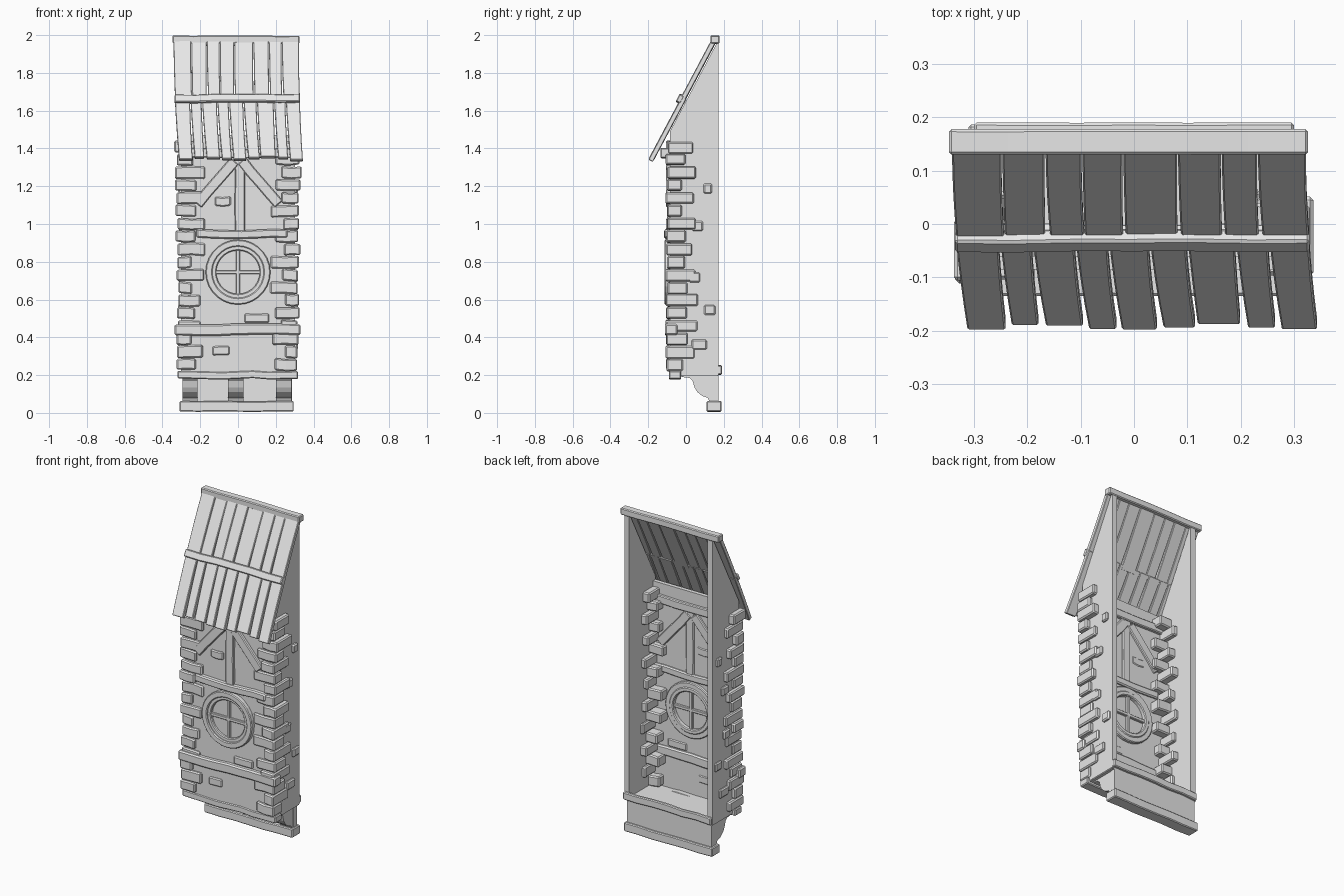
import bpy, bmesh, math, random
from mathutils import Vector as V

random.seed(4)
if "Cube" in bpy.data.objects:
    bpy.data.objects.remove(bpy.data.objects["Cube"])

grey = bpy.data.materials.new("plain grey")
grey.use_nodes = True
grey.diffuse_color = (0.8, 0.8, 0.8, 1)
grey.node_tree.nodes["Principled BSDF"].inputs["Base Color"].default_value = (0.8, 0.8, 0.8, 1)


def finish(name, bm, bevel=0.0):
    bmesh.ops.recalc_face_normals(bm, faces=bm.faces)
    mesh = bpy.data.meshes.new(name)
    bm.to_mesh(mesh)
    bm.free()
    mesh.materials.append(grey)
    ob = bpy.data.objects.new(name, mesh)
    bpy.context.collection.objects.link(ob)
    if bevel:
        mod = ob.modifiers.new("worn edges", "BEVEL")
        mod.width = bevel
        mod.segments = 1
        mod.limit_method = "ANGLE"
        mod.angle_limit = math.radians(40)
    return ob


def loft(name, sections, bevel=0.0):
    """Skin a row of matching closed sections and cap both ends."""
    bm = bmesh.new()
    rings = [[bm.verts.new(p) for p in s] for s in sections]
    n = len(rings[0])
    for a, b in zip(rings, rings[1:]):
        for i in range(n):
            bm.faces.new((a[i], a[(i + 1) % n], b[(i + 1) % n], b[i]))
    bm.faces.new(rings[0])
    bm.faces.new(rings[-1])
    return finish(name, bm, bevel)


def strip(name, a, b, side, deep, segs=1, wob=0.0, bevel=0.005):
    """Timber or stone from a to b with half-size vectors, edges wobbling."""
    a, b, side, deep = V(a), V(b), V(side), V(deep)
    sections = []
    for i in range(segs + 1):
        c = a.lerp(b, i / segs) + side.normalized() * random.uniform(-wob, wob)
        s = side * (1 + random.uniform(-wob, wob) * 6)
        d = deep * (1 + random.uniform(-wob, wob) * 6)
        sections.append([c - s - d, c + s - d, c + s + d, c - s + d])
    return loft(name, sections, bevel)


def box(name, x0, x1, y0, y1, z0, z1, segs=1, wob=0.0, bevel=0.005):
    y, z = (y0 + y1) / 2, (z0 + z1) / 2
    return strip(name, (x0, y, z), (x1, y, z), (0, 0, (z1 - z0) / 2),
                 (0, (y1 - y0) / 2, 0), segs, wob, bevel)


def extrude_x(name, profile, x0, x1, bevel=0.0):
    return loft(name, [[(x, y, z) for y, z in profile] for x in (x0, x1)], bevel)


# Hollow shell: sloping side walls, front wall and floor, open at the back
side_profile = [(-0.085, 0.2), (0.172, 0.2), (0.172, 1.975), (-0.085, 1.49)]
for s, label in ((1, "left"), (-1, "right")):
    extrude_x(label + "_wall", side_profile, s * 0.268, s * 0.302)
box("front_wall", -0.29, 0.29, -0.085, -0.06, 0.2, 1.47, bevel=0)
box("floor", -0.3, 0.3, -0.08, 0.17, 0.195, 0.22, bevel=0)

# Base: backboard, foot board, sill and back trim
box("backboard", -0.295, 0.285, 0.135, 0.172, 0.03, 0.21, bevel=0)
box("foot_board", -0.31, 0.295, 0.11, 0.187, 0.005, 0.06, 6, 0.004)
box("front_sill", -0.32, 0.318, -0.09, -0.025, 0.18, 0.22, 8, 0.004)
box("back_trim", -0.3, 0.3, 0.168, 0.19, 0.205, 0.25, 6, 0.005)

# Curved corbels under the floor
corbel = [(0.17, 0.05), (0.125, 0.06), (0.115, 0.08), (0.085, 0.09), (0.06, 0.11),
          (0.045, 0.135), (0.035, 0.17), (0.02, 0.185), (-0.02, 0.19), (-0.02, 0.205), (0.17, 0.205)]
for i, x in enumerate((-0.255, -0.012, 0.242)):
    extrude_x(f"corbel_{i}", corbel, x - 0.04, x + 0.04)

# Corner stones, long faces alternating between front and side
rows = 18
step = 1.22 / rows
for s, label in ((1, "left"), (-1, "right")):
    for i in range(rows):
        z = 0.222 + i * step
        long_front = (i + (s > 0)) % 2
        inner = (0.185 if long_front else 0.235) + random.uniform(-0.015, 0.015)
        back = (0.0 if long_front else 0.045) + random.uniform(-0.015, 0.02)
        outer = 0.315 + 0.012 * z + random.uniform(-0.007, 0.007)
        front = -0.1 + random.uniform(-0.008, 0.004)
        if long_front:
            back -= 0.01
        box(f"{label}_corner_stone_{i}", s * inner, s * outer, front, back,
            z + random.uniform(0, 0.006), z + step - random.uniform(0, 0.006), 2, 0.004, 0.007)

# Loose stones on the side walls and front
for s, label in ((1, "left"), (-1, "right")):
    for i, (y, z, w) in enumerate(((0.07, 0.365, 0.04), (0.125, 0.545, 0.03),
                                   (0.045, 0.72, 0.03), (0.06, 0.99, 0.03), (0.115, 1.19, 0.022))):
        box(f"{label}_side_stone_{i}", s * 0.29, s * 0.317, y - w, y + w,
            z - 0.026, z + 0.026, 1, 0.004, 0.007)
for i, (x, z, w) in enumerate(((-0.08, 1.12, 0.042), (-0.09, 0.33, 0.045), (0.1, 0.5, 0.065))):
    box(f"front_stone_{i}", x - w, x + w, -0.095, -0.055, z - 0.024, z + 0.024, 2, 0.004, 0.006)

# Timber frame on the front
box("lower_beam", -0.335, 0.33, -0.112, -0.045, 0.41, 0.47, 8, 0.005, 0.008)
box("middle_beam", -0.22, 0.262, -0.115, -0.045, 0.925, 0.97, 6, 0.004, 0.007)
box("top_beam", -0.29, 0.29, -0.135, -0.04, 1.35, 1.4, 6, 0.003)
strip("centre_post", (0.008, -0.075, 0.96), (0.008, -0.075, 1.36),
      (0.027, 0, 0), (0, 0.026, 0), 5, 0.003)
for s, label in ((1, "left"), (-1, "right")):
    strip(label + "_brace", (s * 0.215, -0.075, 1.105), (s * 0.02, -0.075, 1.335),
          (0.021, 0, s * 0.018), (0, 0.03, 0), 4, 0.003)


# Round window: stepped frame and glazing bars
def ring(name, r0, r1, y0, y1, sides=28):
    bm = bmesh.new()
    loops = []
    for k in range(sides):
        a = math.tau * k / sides
        loops.append([bm.verts.new((r * math.cos(a), y, 0.745 + r * math.sin(a)))
                      for r, y in ((r0, y0), (r1, y0), (r1, y1), (r0, y1))])
    for k in range(sides):
        a, b = loops[k], loops[(k + 1) % sides]
        for i in range(4):
            bm.faces.new((a[i], a[(i + 1) % 4], b[(i + 1) % 4], b[i]))
    return finish(name, bm, 0.005)


ring("window_outer_frame", 0.136, 0.172, -0.113, -0.04)
ring("window_inner_frame", 0.115, 0.142, -0.102, -0.035)
box("window_bar_across", -0.125, 0.125, -0.098, -0.045, 0.735, 0.755, bevel=0.003)
box("window_bar_upright", -0.01, 0.01, -0.098, -0.045, 0.62, 0.87, bevel=0.003)

# Roof: t runs from ridge (0) to eave (1), u across from right (0) to left (1)
normal = V((0, -0.883, 0.469))


def roof_point(u, t, lift=0.0):
    return V((-0.342 + 0.665 * u + 0.025 * t * t, 0.15 - 0.335 * t, 1.97 - 0.63 * t)) + normal * lift


def plank(name, u0, u1, t0, t1, gap, lift):
    sections = []
    bend = random.uniform(-0.006, 0.006)
    for i in range(5):
        f = i / 4
        t = t0 + (t1 - t0) * f
        shrink = gap * (0.4 + f)
        a, b = u0 + shrink + bend * f * f, u1 - shrink + bend * f * f
        sections.append([roof_point(a, t, lift - 0.013), roof_point(b, t, lift - 0.013),
                         roof_point(b, t, lift + 0.013), roof_point(a, t, lift + 0.013)])
    loft(name, sections, 0.003)


def plank_row(name, count, t0, t1, ragged, gap, lift):
    cuts = [0] + [(i + random.uniform(-0.15, 0.15)) / count for i in range(1, count)] + [1]
    for i, (a, b) in enumerate(zip(cuts, cuts[1:])):
        plank(f"{name}_{i}", a, b, t0, t1 + random.uniform(-ragged, ragged),
              gap, lift + random.uniform(-0.002, 0.002))


plank_row("upper_roof_plank", 8, 0.0, 0.52, 0.004, 0.003, 0.002)
plank_row("lower_roof_plank", 9, 0.48, 0.995, 0.018, 0.006, 0.0)
strip("roof_batten", roof_point(0.0, 0.5, 0.016), roof_point(1.0, 0.5, 0.016),
      V((0, 0.469, 0.883)) * 0.022, normal * 0.014, 6, 0.003)
box("ridge_beam", -0.347, 0.326, 0.13, 0.178, 1.956, 1.998, 6, 0.002)
